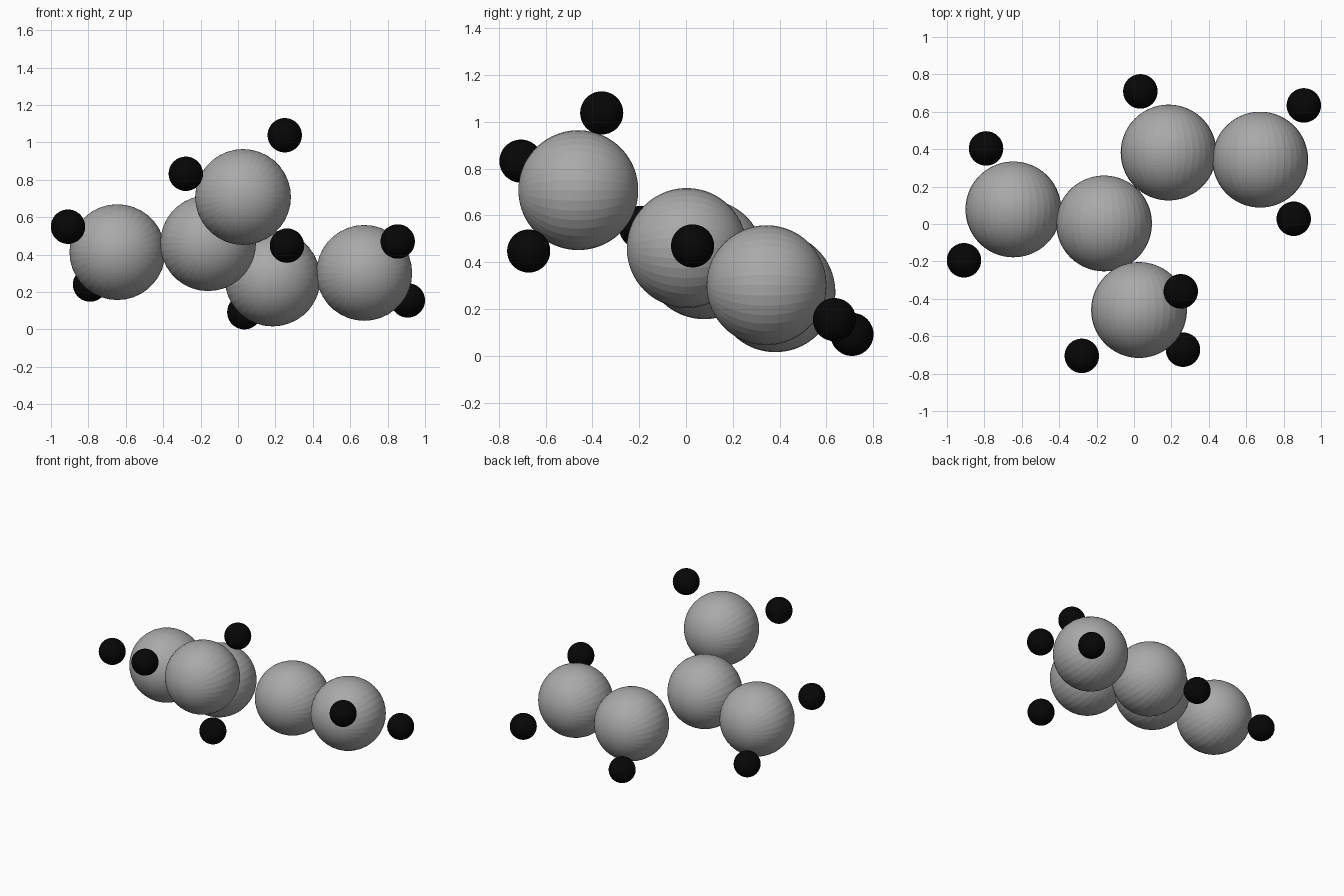
import bpy
from math import pi

if "Cube" in bpy.data.objects:
    bpy.data.objects.remove(bpy.data.objects["Cube"])


def paint(name, v):
    m = bpy.data.materials.new(name)
    m.diffuse_color = (v, v, v, 1)
    m.use_nodes = True
    m.node_tree.nodes["Principled BSDF"].inputs["Base Color"].default_value = m.diffuse_color
    return m


grey, black = paint("grey", 0.4), paint("black", 0.002)


def atom(name, centre, radius, material):
    # sphere with its poles along y
    bpy.ops.mesh.primitive_uv_sphere_add(segments=36, ring_count=48, radius=radius,
                                         location=centre, rotation=(pi / 2, 0, 0))
    ob = bpy.context.object
    ob.name = name
    ob.data.materials.append(material)


# Large grey atoms: the branched chain
large = [(-0.645, 0.078, 0.413), (-0.16, 0.003, 0.461), (0.027, -0.46, 0.708),
         (0.185, 0.382, 0.272), (0.675, 0.344, 0.302)]
for i, c in enumerate(large, 1):
    atom(f"large_atom_{i}", c, 0.256, grey)

# Small black atoms, grouped by the large atom they surround
small = {
    "left_end": [(-0.909, -0.194, 0.549), (-0.791, 0.404, 0.24)],
    "branch": [(0.25, -0.36, 1.038), (-0.279, -0.705, 0.832), (0.262, -0.672, 0.448)],
    "bend": [(0.034, 0.709, 0.092)],
    "right_end": [(0.908, 0.634, 0.155), (0.854, 0.028, 0.47)],
}
for group, centres in small.items():
    for i, c in enumerate(centres, 1):
        atom(f"small_atom_{group}_{i}", c, 0.092, black)
